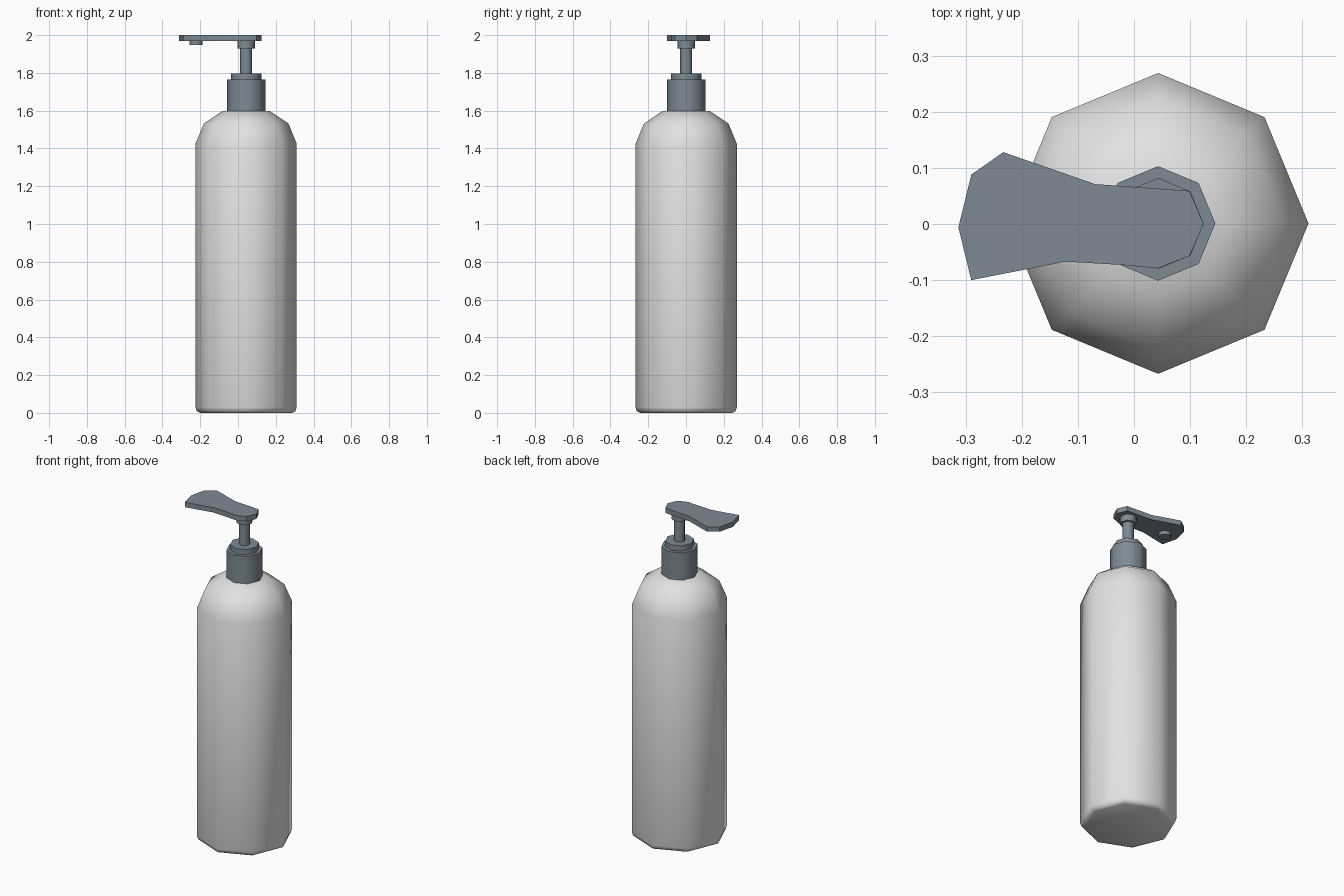
import bpy, bmesh, math

if "Cube" in bpy.data.objects:
    bpy.data.objects.remove(bpy.data.objects["Cube"])

CX, CY = 0.043, 0.001   # bottle axis
SIDES = 8


def material(name, rgb):
    m = bpy.data.materials.new(name)
    m.diffuse_color = (*rgb, 1.0)
    m.use_nodes = True
    m.node_tree.nodes["Principled BSDF"].inputs["Base Color"].default_value = m.diffuse_color
    return m


PLASTIC = material("pale_plastic", (0.76, 0.76, 0.77))
PUMP = material("slate_grey", (0.21, 0.255, 0.30))


def finish(name, bm, mat, angle=None):
    bmesh.ops.recalc_face_normals(bm, faces=bm.faces)
    me = bpy.data.meshes.new(name)
    bm.to_mesh(me)
    bm.free()
    me.materials.append(mat)
    ob = bpy.data.objects.new(name, me)
    bpy.context.collection.objects.link(ob)
    if angle:
        bpy.ops.object.select_all(action='DESELECT')
        ob.select_set(True)
        bpy.context.view_layer.objects.active = ob
        bpy.ops.object.shade_smooth_by_angle(angle=math.radians(angle))
    return ob


def lathe(name, profile, mat, x=CX, y=CY, angle=50):
    """Eight-sided turned solid from (radius, z) pairs, capped at both ends."""
    bm = bmesh.new()
    rings = []
    for r, z in profile:
        rings.append([bm.verts.new((x + r * math.cos(math.tau * i / SIDES),
                                    y + r * math.sin(math.tau * i / SIDES), z))
                      for i in range(SIDES)])
    for a, b in zip(rings, rings[1:]):
        for i in range(SIDES):
            j = (i + 1) % SIDES
            bm.faces.new((a[i], a[j], b[j], b[i]))
    bm.faces.new(rings[0][::-1])
    bm.faces.new(rings[-1])
    return finish(name, bm, mat, angle)


# Bottle body with rounded foot and shoulder
lathe("bottle_body", [(0.243, 0.0), (0.261, 0.009), (0.268, 0.03), (0.268, 1.425),
                      (0.224, 1.532), (0.127, 1.597)], PLASTIC, angle=60)

# Pump collar, ring, stem and head socket
lathe("pump_collar", [(0.102, 1.59), (0.102, 1.765)], PUMP)
lathe("collar_ring", [(0.081, 1.76), (0.081, 1.798)], PUMP)
lathe("pump_stem", [(0.032, 1.79), (0.032, 1.94)], PUMP)
lathe("head_socket", [(0.046, 1.93), (0.046, 1.972)], PUMP)

# Spout outlet under the head
lathe("spout_outlet", [(0.035, 1.947), (0.035, 1.972)], PUMP, x=-0.223, y=0.0)

# Flat press head, extruded from its outline
outline = [(-0.233, 0.128), (-0.29, 0.088), (-0.313, -0.006), (-0.29, -0.10),
           (-0.122, -0.067), (-0.02, -0.073), (0.042, -0.079), (0.099, -0.057),
           (0.124, 0.0), (0.099, 0.059), (-0.069, 0.071)]
bm = bmesh.new()
face = bm.faces.new([bm.verts.new((x, y, 1.97)) for x, y in outline])
top = bmesh.ops.extrude_face_region(bm, geom=[face], use_keep_orig=True)
for v in top["geom"]:
    if isinstance(v, bmesh.types.BMVert):
        v.co.z = 2.0
finish("press_head", bm, PUMP, angle=30)
